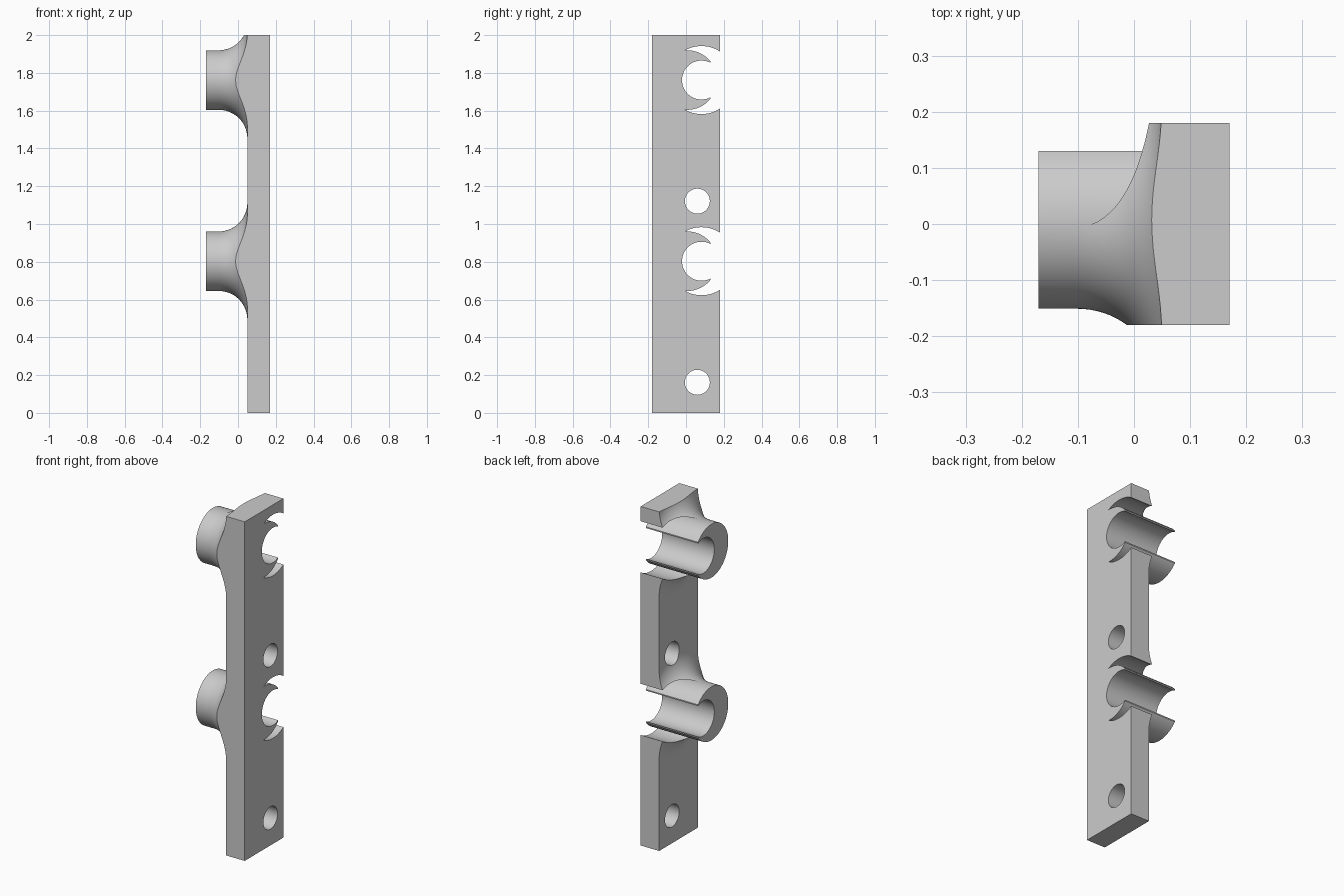
import bpy, bmesh
from math import sin, cos, pi, atan2, sqrt, asin, acos
from mathutils import Matrix, Vector

cube = bpy.data.objects.get("Cube")
if cube:
    bpy.data.objects.remove(cube, do_unlink=True)

HALF_X, HALF_Y, HEIGHT = 0.17, 0.18, 2.0
PLATE_X = 0.049                       # inner face of the plate
TUBE_Y, TUBE_R = 0.007, 0.158         # clip tube
BORE_Y, BORE_R = 0.082, 0.103         # offset bore
SLIT_R, FILLET, MOUTH_Y = 0.18, 0.15, 0.13
CLIP_Z = (0.803, 1.762)
BOLT_Y, BOLT_R, BOLT_Z = 0.06, 0.066, (0.162, 1.121)

grey = bpy.data.materials.new("light grey")
grey.use_nodes = True
colour = (0.6, 0.6, 0.6, 1)
grey.diffuse_color = colour
grey.node_tree.nodes["Principled BSDF"].inputs["Base Color"].default_value = colour


def finish(name, bm):
    bmesh.ops.recalc_face_normals(bm, faces=bm.faces)
    mesh = bpy.data.meshes.new(name)
    bm.to_mesh(mesh)
    bm.free()
    mesh.materials.append(grey)
    ob = bpy.data.objects.new(name, mesh)
    bpy.context.collection.objects.link(ob)
    return ob


def box(name, low, high):
    bm = bmesh.new()
    low, high = Vector(low), Vector(high)
    size = Matrix.Diagonal((*(high - low), 1))
    bmesh.ops.create_cube(bm, size=1, matrix=Matrix.Translation((low + high) / 2) @ size)
    return finish(name, bm)


def prism(name, points, z):
    """Extrude a (y, z) outline right through along x."""
    bm = bmesh.new()
    face = bm.faces.new([bm.verts.new((-0.4, y, z + dz)) for y, dz in points])
    ext = bmesh.ops.extrude_face_region(bm, geom=[face])
    moved = [v for v in ext["geom"] if isinstance(v, bmesh.types.BMVert)]
    bmesh.ops.translate(bm, verts=moved, vec=(0.8, 0, 0))
    return finish(name, bm)


def arc(cy, r, a, b, n):
    return [(cy + r * cos(a + (b - a) * i / n), r * sin(a + (b - a) * i / n))
            for i in range(n + 1)]


def flared_boss(z):
    """Tube that flares into the plate, turned about the x axis."""
    steps = 20
    start = PLATE_X - FILLET
    profile = [(-HALF_X, 0), (-HALF_X, TUBE_R)]
    for i in range(steps + 1):
        t = i / steps * pi / 2
        profile.append((start + FILLET * sin(t), TUBE_R + FILLET * (1 - cos(t))))
    profile[-1] = (PLATE_X + 0.001, TUBE_R + FILLET)
    profile += [(0.11, TUBE_R + FILLET), (0.11, 0)]
    bm = bmesh.new()
    verts = [bm.verts.new((x, TUBE_Y, z + r)) for x, r in profile]
    edges = [bm.edges.new(pair) for pair in zip(verts, verts[1:])]
    bmesh.ops.spin(bm, geom=verts + edges, cent=(0, TUBE_Y, z), axis=(1, 0, 0),
                   angle=2 * pi, steps=128, use_duplicate=False)
    bmesh.ops.remove_doubles(bm, verts=bm.verts, dist=1e-5)
    return finish("boss", bm)


def clip_outline():
    """Slits around the tube, trimmed tips and bore as one outline."""
    r = TUBE_R - 0.0005
    d = BORE_Y - TUBE_Y
    cusp_y = TUBE_Y + (d * d + r * r - SLIT_R ** 2) / (2 * d)
    cusp_z = sqrt(r * r - (cusp_y - TUBE_Y) ** 2)
    big = atan2(cusp_z, cusp_y - BORE_Y)
    outer = atan2(cusp_z, cusp_y - TUBE_Y)
    tip = acos((MOUTH_Y - TUBE_Y) / r)
    bore = acos((MOUTH_Y - BORE_Y) / BORE_R)
    return (arc(BORE_Y, SLIT_R, big, -big, 64)
            + arc(TUBE_Y, r, -outer, -tip, 24)[1:]
            + arc(BORE_Y, BORE_R, 2 * pi - bore, bore, 64)
            + arc(TUBE_Y, r, tip, outer, 24)[:-1])


def combine(target, tool, operation):
    mod = target.modifiers.new(operation, "BOOLEAN")
    mod.operation, mod.object, mod.solver = operation, tool, "EXACT"
    tool.hide_render = True
    bpy.context.view_layer.objects.active = target
    bpy.ops.object.modifier_apply(modifier=mod.name)
    bpy.data.objects.remove(tool, do_unlink=True)


# Oversized plate with bosses, trimmed to the real outline
bracket = box("clip_bracket", (PLATE_X, -0.5, -0.2), (HALF_X, 0.5, HEIGHT + 0.3))
for z in CLIP_Z:
    combine(bracket, flared_boss(z), "UNION")
combine(bracket, box("trim", (-0.5, -HALF_Y, 0), (0.5, HALF_Y, HEIGHT)), "INTERSECT")

# Open clips and bolt holes
for z in CLIP_Z:
    combine(bracket, prism("clip_cutter", clip_outline(), z), "DIFFERENCE")
for z in BOLT_Z:
    combine(bracket, prism("bolt_cutter", arc(BOLT_Y, BOLT_R, 0, 2 * pi, 64)[:-1], z),
            "DIFFERENCE")

bpy.ops.object.select_all(action="DESELECT")
bracket.select_set(True)
bpy.context.view_layer.objects.active = bracket
bpy.ops.object.shade_smooth_by_angle(angle=pi / 6)
